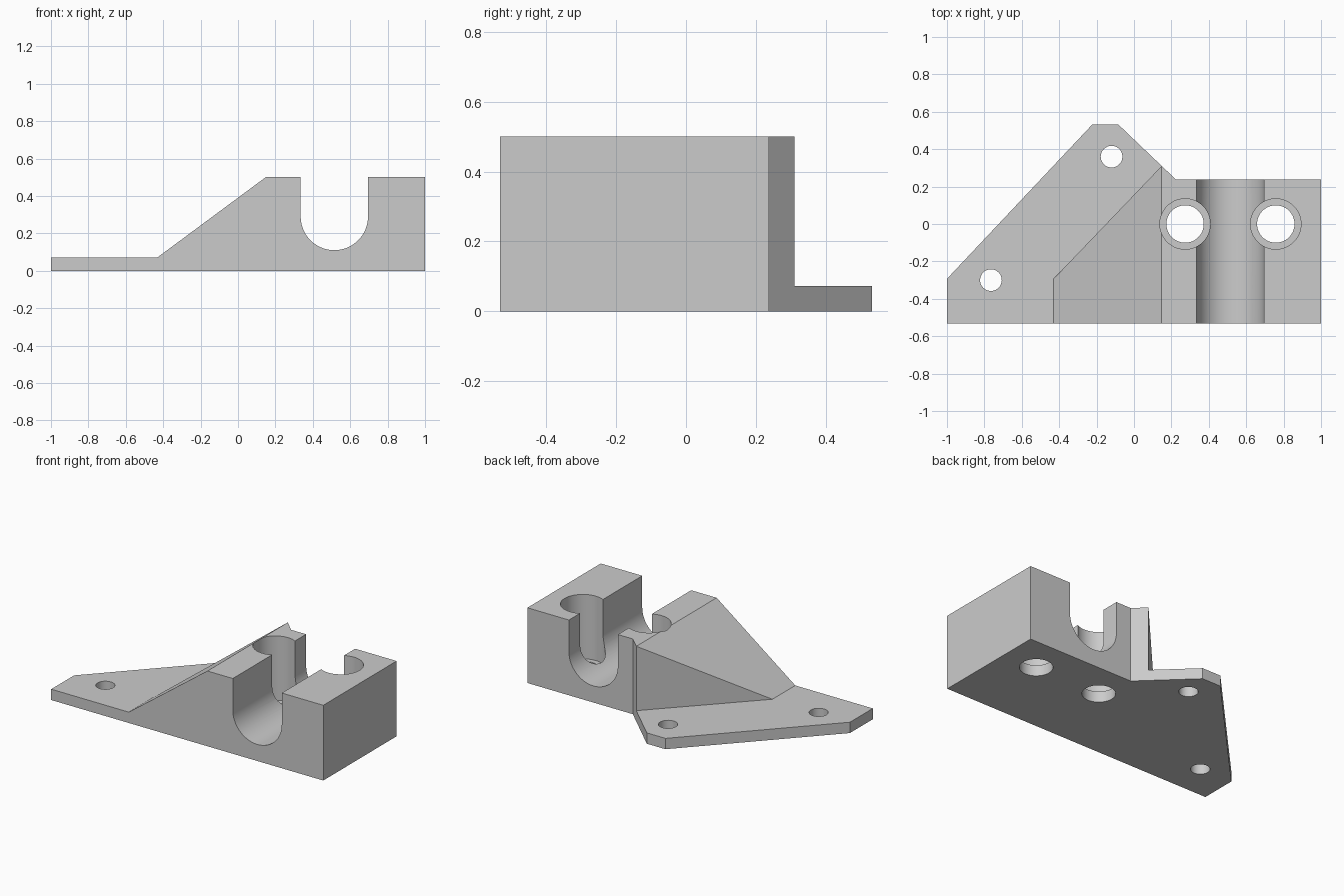
import bpy, bmesh, math

if "Cube" in bpy.data.objects:
    bpy.data.objects.remove(bpy.data.objects["Cube"])

TOP, PLATE = 0.50, 0.072      # block height, flange thickness
HALF = 0.533                  # half depth


def prism(name, outline, low, high, axis="z"):
    """Extrude a closed outline along z (x, y points) or along y (x, z points)."""
    bm = bmesh.new()
    place = (lambda a, b: (a, b, low)) if axis == "z" else (lambda a, b: (a, low, b))
    face = bm.faces.new([bm.verts.new(place(a, b)) for a, b in outline])
    grown = bmesh.ops.extrude_face_region(bm, geom=[face])["geom"]
    shift = (0, 0, high - low) if axis == "z" else (0, high - low, 0)
    bmesh.ops.translate(bm, vec=shift,
                        verts=[g for g in grown if isinstance(g, bmesh.types.BMVert)])
    bmesh.ops.recalc_face_normals(bm, faces=bm.faces)
    mesh = bpy.data.meshes.new(name)
    bm.to_mesh(mesh)
    bm.free()
    obj = bpy.data.objects.new(name, mesh)
    bpy.context.collection.objects.link(obj)
    return obj


def arc(cx, cy, r, start, end, steps):
    angles = [math.radians(start + (end - start) * i / steps) for i in range(steps + 1)]
    return [(cx + r * math.cos(a), cy + r * math.sin(a)) for a in angles]


def cut(target, cutter):
    cutter.hide_render = True
    bpy.ops.object.select_all(action="DESELECT")
    bpy.context.view_layer.objects.active = target
    target.select_set(True)
    mod = target.modifiers.new("cut", "BOOLEAN")
    mod.operation, mod.solver, mod.object = "DIFFERENCE", "EXACT", cutter
    bpy.ops.object.modifier_apply(modifier=mod.name)
    bpy.data.objects.remove(cutter)


# Full-height body from the plan outline
bracket = prism("bracket", [(-1, -HALF), (1, -HALF), (1, 0.237), (0.225, 0.237),
                            (-0.085, HALF), (-0.222, HALF), (-1, -0.293)], 0, TOP)

# Lower the flange behind the diagonal wall
cut(bracket, prism("flange_cutter", [(-0.43, -0.8), (-0.43, -0.293), (0.348, 0.519),
                                     (0.348, 0.9), (-1.3, 0.9), (-1.3, -0.8)], PLATE, 1))

# Sloping ramp
cut(bracket, prism("ramp_cutter", [(-0.43, PLATE), (0.283, 0.6), (-0.5, 0.6), (-0.5, 0.08)],
                   -0.8, 0.8, "y"))

# Round-bottomed rod slot
cut(bracket, prism("slot_cutter", [(0.335, 0.7)] + arc(0.515, 0.29, 0.18, 180, 360, 32)
                   + [(0.695, 0.7)], -0.8, 0.8, "y"))

# Counterbored bolt holes
for x in (0.273, 0.758):
    cut(bracket, prism("counterbore_cutter", arc(x, 0, 0.135, 0, 352.5, 47), PLATE, 1))
    cut(bracket, prism("bolt_cutter", arc(x, 0, 0.1, 0, 352.5, 47), -0.1, 0.3))

# Screw holes in the flange
for x, y in ((-0.12, 0.36), (-0.765, -0.30)):
    cut(bracket, prism("screw_cutter", arc(x, y, 0.058, 0, 348.75, 31), -0.1, 0.3))

# Plain grey finish
grey = bpy.data.materials.new("grey")
grey.use_nodes = True
colour = (0.6, 0.6, 0.6, 1)
grey.diffuse_color = colour
grey.node_tree.nodes["Principled BSDF"].inputs["Base Color"].default_value = colour
bracket.data.materials.clear()
bracket.data.materials.append(grey)
bpy.ops.object.shade_smooth_by_angle(angle=math.radians(30))
